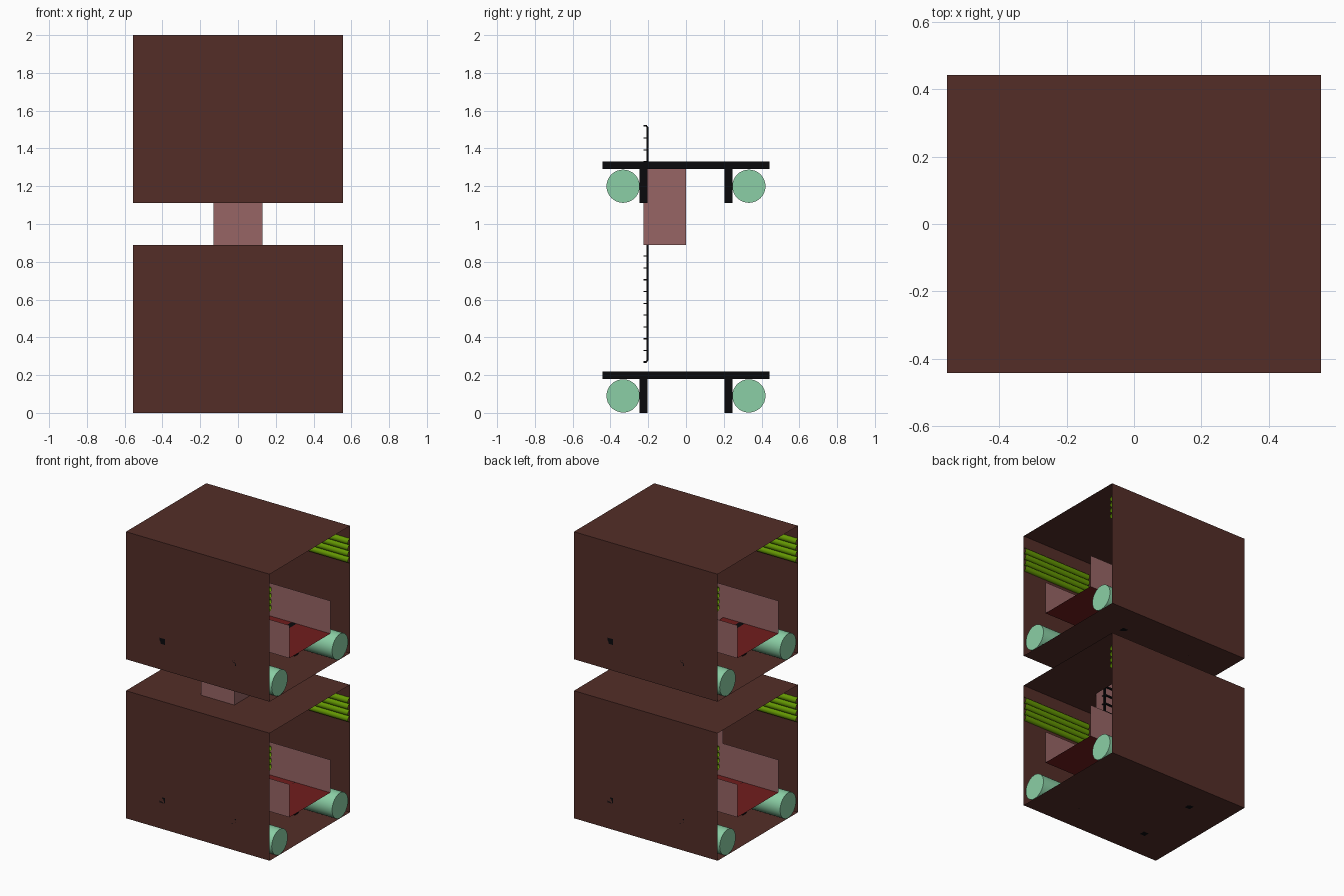
import bpy, bmesh, math
from mathutils import Vector

if "Cube" in bpy.data.objects:
    bpy.data.objects.remove(bpy.data.objects["Cube"])

HX, HY, H, LEVEL = 0.555, 0.443, 0.89, 1.11     # half length, half depth, pod height, storey pitch
BENCH_Y, BENCH_Z = 0.225, 0.22
HOLE = (-0.13, 0.13, -0.225, 0.0)               # ladder shaft outline


def mat(name, rgb):
    m = bpy.data.materials.new(name)
    m.diffuse_color = tuple((c / 255) ** 2.2 for c in rgb) + (1,)
    m.use_nodes = True
    m.node_tree.nodes["Principled BSDF"].inputs["Base Color"].default_value = m.diffuse_color
    return m


BROWN = mat("brown_shell", (84, 49, 44))
PINK = mat("pink_panel", (150, 101, 101))
RED = mat("red_deck", (112, 35, 35))
MINT = mat("mint_tank", (138, 206, 164))
GREEN = mat("green_light", (100, 150, 10))
BLACK = mat("black_metal", (18, 18, 20))


def finish(bm, name, material, smooth=False):
    bmesh.ops.remove_doubles(bm, verts=bm.verts, dist=1e-5)
    me = bpy.data.meshes.new(name)
    bm.to_mesh(me)
    bm.free()
    ob = bpy.data.objects.new(name, me)
    bpy.context.collection.objects.link(ob)
    me.materials.append(material)
    if smooth:
        for p in me.polygons:
            p.use_smooth = len(p.vertices) == 4
    return ob


def quad(bm, *pts):
    bm.faces.new([bm.verts.new(p) for p in pts])


def wall(bm, x0, x1, y, z0, z1, flip=False):
    pts = [(x0, y, z0), (x1, y, z0), (x1, y, z1), (x0, y, z1)]
    quad(bm, *(pts[::-1] if flip else pts))


def deck(bm, hy, z, hole=False, flip=False):
    """Horizontal sheet, optionally leaving the ladder shaft open."""
    xs = [-HX, HOLE[0], HOLE[1], HX] if hole else [-HX, HX]
    ys = sorted({-hy, HOLE[2], HOLE[3], hy}) if hole else [-hy, hy]
    for x0, x1 in zip(xs, xs[1:]):
        for y0, y1 in zip(ys, ys[1:]):
            if hole and x0 == HOLE[0] and y0 == HOLE[2]:
                continue
            pts = [(x0, y0, z), (x1, y0, z), (x1, y1, z), (x0, y1, z)]
            quad(bm, *(pts[::-1] if flip else pts))


def box(bm, x0, x1, y0, y1, z0, z1):
    vs = bmesh.ops.create_cube(bm, size=1)["verts"]
    for v in vs:
        v.co = Vector(((x0 + x1) / 2 + v.co.x * (x1 - x0),
                       (y0 + y1) / 2 + v.co.y * (y1 - y0),
                       (z0 + z1) / 2 + v.co.z * (z1 - z0)))


def build_level(tag, z, upper):
    # thin open-ended shell
    bm = bmesh.new()
    wall(bm, -HX, HX, -HY, z, z + H)
    wall(bm, -HX, HX, HY, z, z + H, True)
    deck(bm, HY, z, hole=upper, flip=True)
    deck(bm, HY, z + H, hole=not upper)
    finish(bm, tag + "_shell", BROWN)

    # walkway deck and its low side panels
    bm = bmesh.new()
    deck(bm, BENCH_Y, z + BENCH_Z, hole=upper)
    finish(bm, tag + "_walkway", RED)
    bm = bmesh.new()
    for s in (-1, 1):
        wall(bm, -HX, HX, s * BENCH_Y, z + BENCH_Z, z + 0.45, s > 0)
    finish(bm, tag + "_side_panels", PINK)

    # cross beams on legs
    bm = bmesh.new()
    for x in (-0.275, 0.275):
        box(bm, x - 0.02, x + 0.02, -HY, HY, z + 0.18, z + BENCH_Z)
        for y in (-BENCH_Y, BENCH_Y):
            box(bm, x - 0.02, x + 0.02, y - 0.02, y + 0.02, z, z + 0.18)
    finish(bm, tag + "_support_frame", BLACK)

    # long tanks under the sides
    for side, s in (("front", -1), ("back", 1)):
        bm = bmesh.new()
        bmesh.ops.create_cone(bm, cap_ends=True, segments=32, radius1=0.088,
                              radius2=0.088, depth=2 * HX)
        for v in bm.verts:
            v.co = Vector((v.co.z, v.co.x + s * 0.333, v.co.y + z + 0.09))
        finish(bm, f"{tag}_{side}_tank", MINT, True)

        # four half-round light strips per wall, split at the middle
        bm = bmesh.new()
        r, n = 0.0215, 12
        for i in range(4):
            zc = z + 0.652 + i * 0.0425
            arc = [(s * (HY - r * math.sin(math.pi * k / n)),
                    zc - r * math.cos(math.pi * k / n)) for k in range(n + 1)]
            for x0, x1 in ((-HX, -0.018), (0.018, HX)):
                for (ya, za), (yb, zb) in zip(arc, arc[1:]):
                    pts = [(x0, ya, za), (x0, yb, zb), (x1, yb, zb), (x1, ya, za)]
                    quad(bm, *(pts if s > 0 else pts[::-1]))
        ob = finish(bm, f"{tag}_{side}_light_strips", GREEN)
        for p in ob.data.polygons:
            p.use_smooth = True
        bpy.context.view_layer.objects.active = ob
        ob.select_set(True)
        bpy.ops.object.shade_smooth_by_angle()
        ob.select_set(False)


build_level("lower", 0.0, False)
build_level("upper", LEVEL, True)

# ladder shaft between storeys, with the back panel running down to the lower deck
bm = bmesh.new()
x0, x1, y0, y1 = HOLE
zt = LEVEL + BENCH_Z
wall(bm, x0, x1, y0, BENCH_Z, zt)
wall(bm, x0, x1, y1, H, zt, True)
for x in (x0, x1):
    quad(bm, (x, y0, H), (x, y1, H), (x, y1, zt), (x, y0, zt))
finish(bm, "ladder_shaft", PINK)

# ladder: two bent rails, rungs and wall stand-offs
bm = bmesh.new()
LX, LY, T = 0.075, -0.203, 0.005
zb, ze = 0.27, 1.52
for s in (-1, 1):
    x = s * LX
    path = [(y0, zb), (LY - 0.008, zb), (LY, zb + 0.01),
            (LY, ze - 0.01), (LY - 0.008, ze), (y0, ze)]
    rings = []
    for i, (y, z) in enumerate(path):
        a, b = path[max(i - 1, 0)], path[min(i + 1, len(path) - 1)]
        d = Vector((b[0] - a[0], b[1] - a[1])).normalized()
        n = Vector((-d.y, d.x)) * T
        rings.append([bm.verts.new((x + u * T, y + w * n.x, z + w * n.y))
                      for u, w in ((-1, -1), (1, -1), (1, 1), (-1, 1))])
    for ra, rb in zip(rings, rings[1:]):
        for k in range(4):
            bm.faces.new((ra[k], ra[(k + 1) % 4], rb[(k + 1) % 4], rb[k]))
    bm.faces.new(rings[0][::-1])
    bm.faces.new(rings[-1])
for i in range(19):
    z = 0.33 + i * 0.0625
    box(bm, -LX, LX, LY - T, LY + T, z - T, z + T)
    for s in (-1, 1):
        box(bm, s * LX - 0.003, s * LX + 0.003, y0, LY, z - 0.003, z + 0.003)
bmesh.ops.recalc_face_normals(bm, faces=bm.faces)
finish(bm, "ladder", BLACK)
